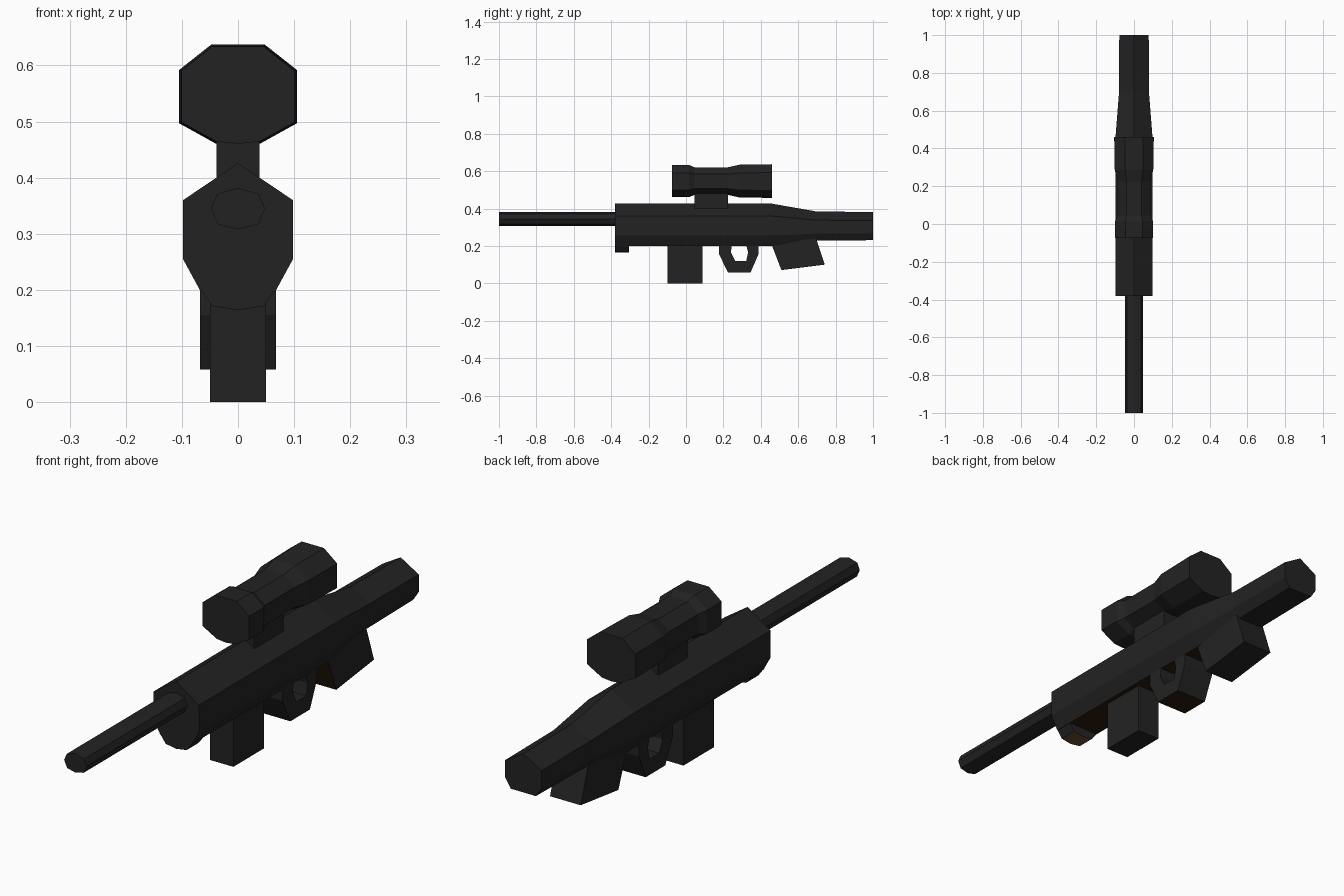
import bpy, bmesh, math
from mathutils import Vector

if "Cube" in bpy.data.objects:
    bpy.data.objects.remove(bpy.data.objects["Cube"])


def material(name, r, g, b):
    m = bpy.data.materials.new(name)
    m.diffuse_color = (r, g, b, 1)
    m.use_nodes = True
    m.node_tree.nodes["Principled BSDF"].inputs["Base Color"].default_value = m.diffuse_color
    return m


BLACK = material("matte black", 0.0165, 0.0165, 0.0165)
DARK_BROWN = material("dark brown", 0.020, 0.011, 0.002)
TAN = material("tan brown", 0.14, 0.075, 0.028)


def finish(name, bm, accent=None, rule=None):
    """Store the mesh; faces matching the rule (normal, centre) get the accent."""
    bmesh.ops.recalc_face_normals(bm, faces=bm.faces[:])
    bm.normal_update()
    me = bpy.data.meshes.new(name)
    me.materials.append(BLACK)
    if accent:
        me.materials.append(accent)
        for f in bm.faces:
            if rule(f.normal, f.calc_center_median()):
                f.material_index = 1
    bm.to_mesh(me)
    bm.free()
    ob = bpy.data.objects.new(name, me)
    bpy.context.collection.objects.link(ob)
    return ob


def loft(name, rings, accent=None, rule=None):
    """Skin a list of closed rings of points and cap both ends."""
    bm = bmesh.new()
    loops = [[bm.verts.new(p) for p in ring] for ring in rings]
    n = len(loops[0])
    for a, b in zip(loops, loops[1:]):
        for i in range(n):
            j = (i + 1) % n
            bm.faces.new((a[i], a[j], b[j], b[i]))
    bm.faces.new(loops[0])
    bm.faces.new(loops[-1])
    return finish(name, bm, accent, rule)


def mirrored(half):
    """Complete a right half outline (x, z) listed from top to bottom."""
    return half + [(-x, z) for x, z in reversed(half) if x > 0]


def section(half, y):
    return [(x, y, z) for x, z in mirrored(half)]


def side_plate(name, profile, w, accent=None, rule=None):
    """Extrude a (y, z) profile across x from -w to w."""
    return loft(name, [[(x, y, z) for y, z in profile] for x in (-w, w)], accent, rule)


def box(name, x, y0, y1, z0, z1):
    return side_plate(name, [(y0, z0), (y1, z0), (y1, z1), (y0, z1)], x)


# receiver and tapered stock
body = [(0, 0.426), (0.098, 0.36), (0.098, 0.255), (0.068, 0.2)]
butt = [(0, 0.382), (0.078, 0.336), (0.078, 0.268), (0.054, 0.231)]
neck = [(0, 0.384), (0.079, 0.338), (0.079, 0.266), (0.055, 0.228)]
loft("receiver_and_stock",
     [section(body, -0.38), section(body, 0.46), section(neck, 0.70), section(butt, 1.0)],
     DARK_BROWN, lambda n, c: n.z < -0.99 and c.y < 0.3)

# lip below the front of the receiver
lip = [(0.068, 0.202), (0.045, 0.171), (0, 0.164)]
loft("front_lip", [section(lip, -0.38), section(lip, -0.305)],
     TAN, lambda n, c: n.z < -0.9)

# eight sided barrel
barrel = [(0, 0.382), (0.037, 0.371), (0.048, 0.345), (0.036, 0.317), (0, 0.308)]
loft("barrel", [section(barrel, -1.0), section(barrel, -0.37)])

# telescopic sight with a narrower middle
sight = [(0.048, 0.637), (0.105, 0.592), (0.105, 0.497), (0.04, 0.461), (0, 0.457)]
CZ = 0.547
rings = []
for y, s in ((-0.075, 0.96), (0.015, 0.96), (0.045, 0.82),
             (0.225, 0.82), (0.285, 0.97), (0.46, 1.0)):
    rings.append(section([(x * s, CZ + (z - CZ) * s) for x, z in sight], y))
loft("sight", rings)
box("sight_mount", 0.038, 0.045, 0.225, 0.38, 0.50)

# magazine
box("magazine", 0.05, -0.10, 0.087, 0.0, 0.22)

# trigger guard: open loop made of an outer and an inner outline
outer = [(0.177, 0.205), (0.177, 0.155), (0.225, 0.058),
         (0.345, 0.058), (0.387, 0.155), (0.387, 0.205)]
inner = [(0.245, 0.205), (0.24, 0.165), (0.263, 0.12),
         (0.322, 0.12), (0.332, 0.165), (0.322, 0.205)]
side_plate("trigger_guard", outer + inner[::-1], 0.068,
           DARK_BROWN, lambda n, c: n.z < -0.99 and c.z < 0.1)

# slanted grip
side_plate("grip", [(0.455, 0.215), (0.51, 0.071), (0.742, 0.10), (0.695, 0.24)], 0.066,
           DARK_BROWN, lambda n, c: n.y < -0.8)
